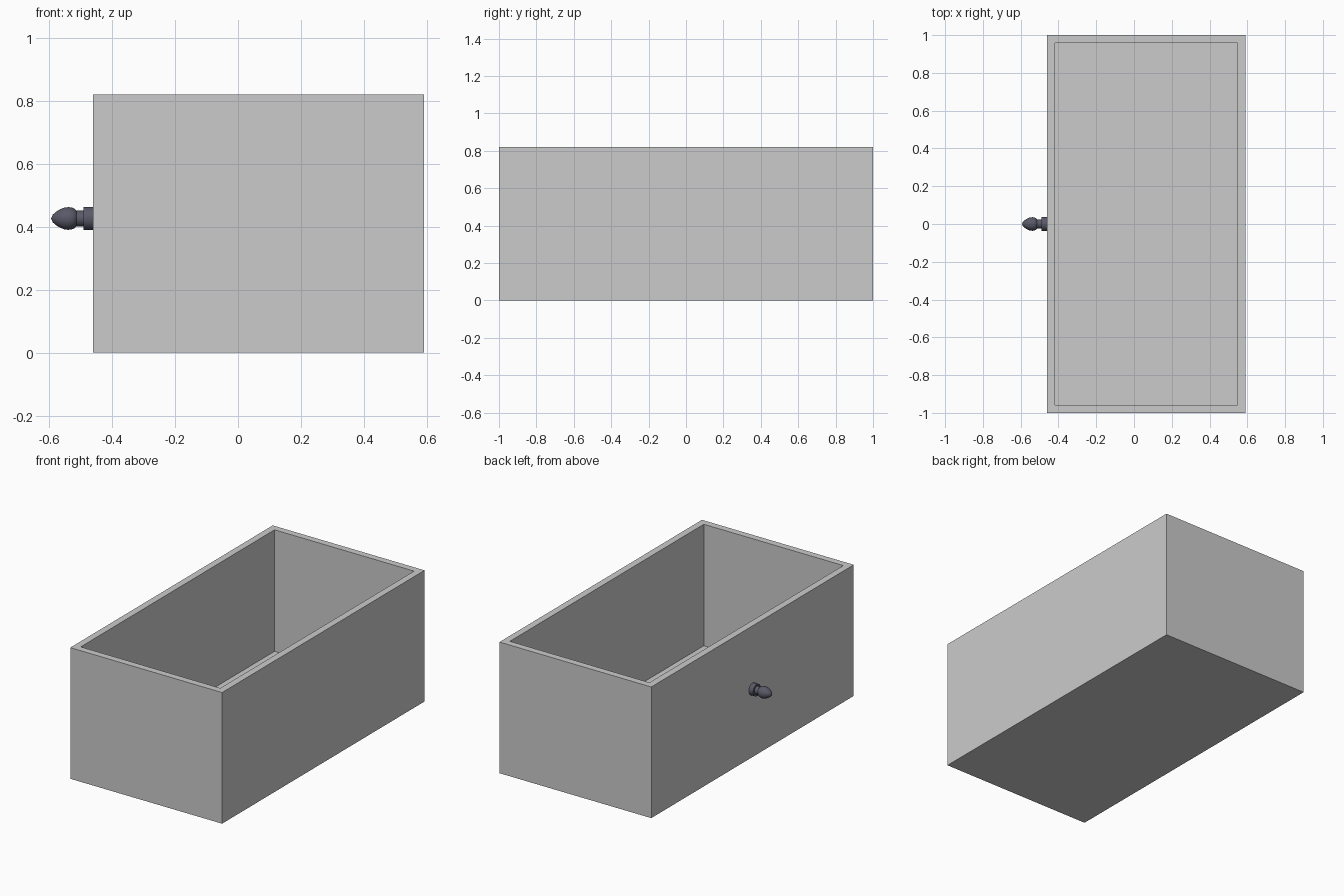
import bpy
import bmesh
from math import radians
from mathutils import Matrix, Vector

default = bpy.data.objects.get("Cube")
if default:
    bpy.data.objects.remove(default, do_unlink=True)


def make_material(name, colour):
    mat = bpy.data.materials.new(name)
    mat.use_nodes = True
    mat.diffuse_color = (*colour, 1)
    mat.node_tree.nodes["Principled BSDF"].inputs["Base Color"].default_value = (*colour, 1)
    return mat


def add_object(name, bm, mat):
    bmesh.ops.recalc_face_normals(bm, faces=bm.faces)
    mesh = bpy.data.meshes.new(name)
    bm.to_mesh(mesh)
    bm.free()
    mesh.materials.append(mat)
    obj = bpy.data.objects.new(name, mesh)
    bpy.context.collection.objects.link(obj)
    return obj


grey = make_material("light grey", (0.6, 0.6, 0.6))
dark = make_material("dark slate", (0.1, 0.1, 0.14))

# Open drawer box: inset the top face, then push it down to the floor
LEFT, RIGHT, HEIGHT, WALL = -0.46, 0.59, 0.82, 0.06
bm = bmesh.new()
bmesh.ops.create_cube(bm, size=1, matrix=Matrix.Translation(((LEFT + RIGHT) / 2, 0, HEIGHT / 2))
                      @ Matrix.Diagonal((RIGHT - LEFT, 2, HEIGHT, 1)))
bm.normal_update()
top = max(bm.faces, key=lambda f: f.calc_center_median().z)
bmesh.ops.inset_region(bm, faces=[top], thickness=WALL)
floor = bmesh.ops.extrude_face_region(bm, geom=[top])["geom"]
bmesh.ops.translate(bm, vec=(0, 0, WALL - HEIGHT),
                    verts=[v for v in floor if isinstance(v, bmesh.types.BMVert)])
if top.is_valid:
    bmesh.ops.delete(bm, geom=[top], context="FACES_ONLY")
add_object("drawer_box", bm, grey)

# Turned knob: (distance out from the wall, radius), spun about its axis
profile = [(0, 0), (0, 0.037), (0.03, 0.037), (0.03, 0.025), (0.053, 0.025),
           (0.057, 0.03), (0.065, 0.034), (0.077, 0.036), (0.09, 0.035),
           (0.105, 0.029), (0.118, 0.021), (0.128, 0.012), (0.133, 0)]
centre = Vector((LEFT, 0, 0.426))
bm = bmesh.new()
verts = [bm.verts.new(centre + Vector((-d, 0, r))) for d, r in profile]
edges = [bm.edges.new(pair) for pair in zip(verts, verts[1:])]
bmesh.ops.spin(bm, geom=verts + edges, cent=centre, axis=(1, 0, 0),
               angle=radians(360), steps=32)
bmesh.ops.remove_doubles(bm, verts=bm.verts, dist=0.0001)
knob = add_object("knob", bm, dark)

bpy.ops.object.select_all(action="DESELECT")
knob.select_set(True)
bpy.context.view_layer.objects.active = knob
bpy.ops.object.shade_smooth_by_angle(angle=radians(40))
